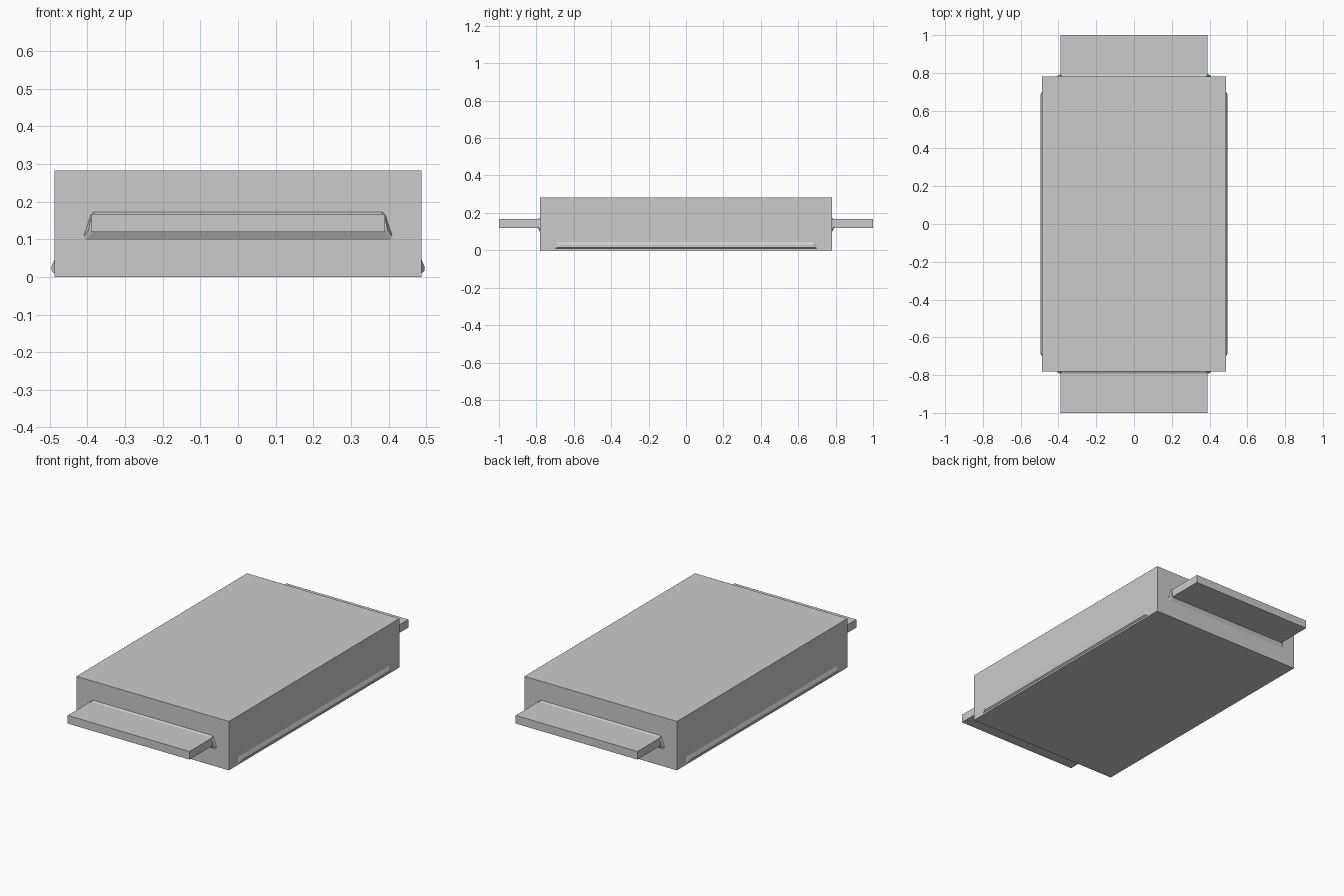
import bpy, bmesh

if "Cube" in bpy.data.objects:
    bpy.data.objects.remove(bpy.data.objects["Cube"])


def mesh_object(name, bm):
    bmesh.ops.recalc_face_normals(bm, faces=bm.faces)
    me = bpy.data.meshes.new(name)
    bm.to_mesh(me)
    bm.free()
    ob = bpy.data.objects.new(name, me)
    bpy.context.collection.objects.link(ob)
    return ob


def loft(name, base, tip):
    """Closed solid between two outlines with equal point counts."""
    bm = bmesh.new()
    a = [bm.verts.new(p) for p in base]
    b = [bm.verts.new(p) for p in tip]
    n = len(a)
    bm.faces.new(a[::-1])
    bm.faces.new(b)
    for i in range(n):
        j = (i + 1) % n
        bm.faces.new((a[i], a[j], b[j], b[i]))
    return mesh_object(name, bm)


def box(name, x, y0, y1, z0, z1):
    def rect(y):
        return [(-x, y, z0), (x, y, z0), (x, y, z1), (-x, y, z1)]
    return loft(name, rect(y0), rect(y1))


# Main slab
box("body", 0.488, -0.78, 0.78, 0.0, 0.283)

for s, end in ((-1, "front"), (1, "back")):
    # Flat tab sticking out of each end
    box(end + "_tab", 0.39, s * 0.78, s * 1.0, 0.12, 0.167)

    # Tapered collar where the tab meets the body
    base = [(-0.405, 0.098), (0.405, 0.098), (0.41, 0.108),
            (0.391, 0.165), (0.383, 0.173), (-0.383, 0.173),
            (-0.391, 0.165), (-0.41, 0.108)]
    tip = [(-0.386, 0.119), (0.386, 0.119), (0.397, 0.125),
           (0.390, 0.161), (0.383, 0.167), (-0.383, 0.167),
           (-0.390, 0.161), (-0.397, 0.125)]
    loft(end + "_collar",
         [(x, s * 0.78, z) for x, z in base],
         [(x, s * 0.791, z) for x, z in tip])

for s, side in ((-1, "left"), (1, "right")):
    # Thin wedge ridge low on each long side
    base = [(-0.70, 0.01), (0.70, 0.01), (0.69, 0.045), (-0.69, 0.045)]
    tip = [(-0.685, 0.016), (0.685, 0.016), (0.68, 0.027), (-0.68, 0.027)]
    loft(side + "_ridge",
         [(s * 0.488, y, z) for y, z in base],
         [(s * 0.496, y, z) for y, z in tip])
